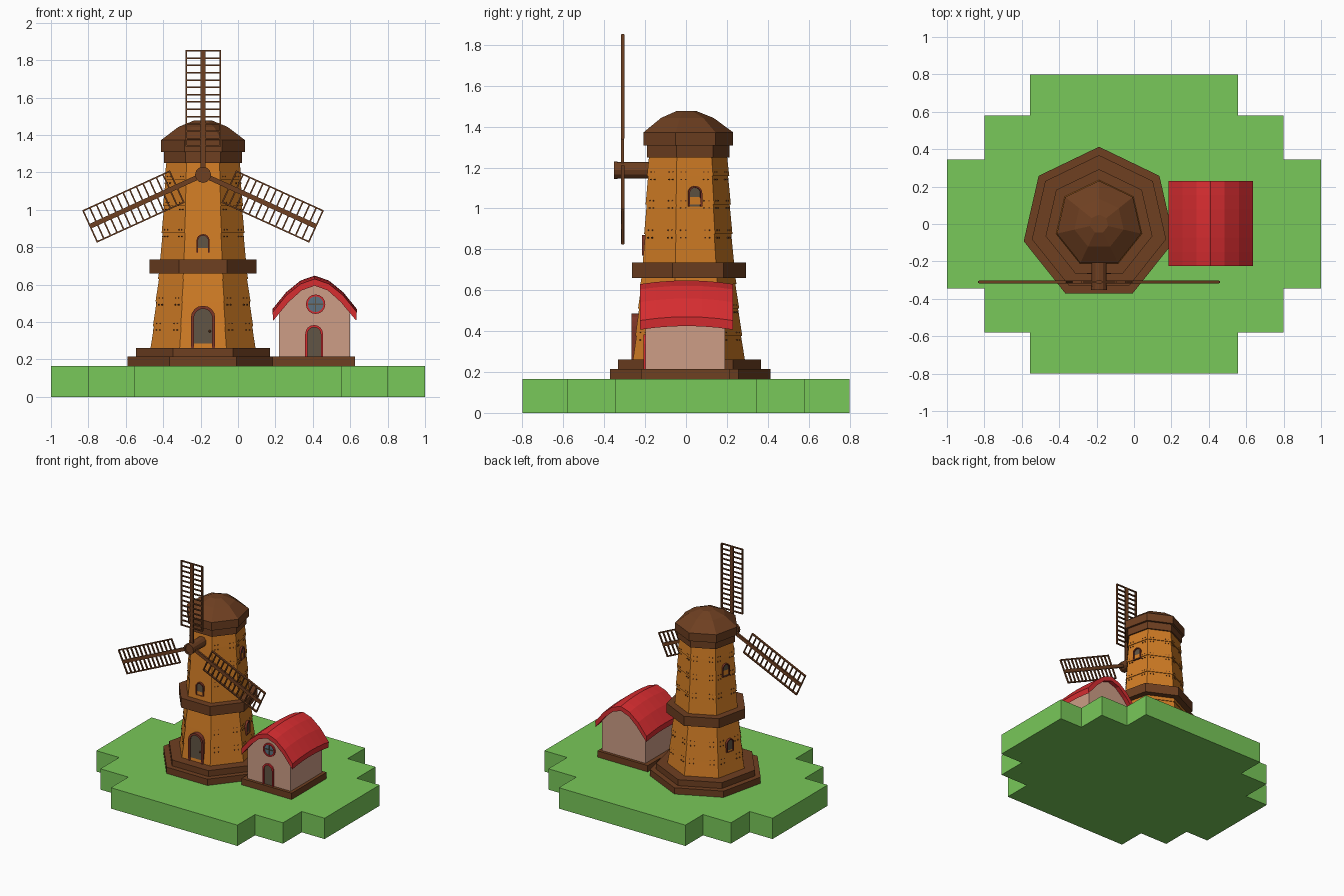
import bpy, bmesh, math
from math import sin, cos, pi, radians
from mathutils import Matrix, Vector

if "Cube" in bpy.data.objects:
    bpy.data.objects.remove(bpy.data.objects["Cube"])


def material(name, rgb):
    m = bpy.data.materials.new(name)
    m.diffuse_color = (*rgb, 1)
    m.use_nodes = True
    m.node_tree.nodes["Principled BSDF"].inputs["Base Color"].default_value = m.diffuse_color
    return m


GRASS = material("grass", (0.19, 0.58, 0.10))
ORANGE = material("tower_boards", (0.63, 0.20, 0.018))
BROWN = material("dark_wood", (0.156, 0.05, 0.015))
RED = material("red_tile", (0.68, 0.026, 0.03))
PINK = material("plaster", (0.61, 0.34, 0.24))
DOOR = material("weathered_wood", (0.12, 0.09, 0.058))
FRAME = material("frame_wood", (0.20, 0.035, 0.02))
GLASS = material("glass", (0.11, 0.17, 0.22))


def finish(name, bm, mat, matrix=Matrix()):
    bmesh.ops.recalc_face_normals(bm, faces=bm.faces)
    me = bpy.data.meshes.new(name)
    bm.to_mesh(me)
    bm.free()
    me.materials.append(mat)
    ob = bpy.data.objects.new(name, me)
    ob.matrix_world = matrix
    bpy.context.collection.objects.link(ob)
    return ob


def loft(name, rings, mat, matrix=Matrix(), loop=False):
    """Skin closed rings; cap the ends, or join last ring to first."""
    bm = bmesh.new()
    vs = [[bm.verts.new(p) for p in r] for r in rings]
    n = len(vs[0])
    pairs = list(zip(vs, vs[1:])) + ([(vs[-1], vs[0])] if loop else [])
    for a, b in pairs:
        for i in range(n):
            j = (i + 1) % n
            bm.faces.new((a[i], a[j], b[j], b[i]))
    if not loop:
        bm.faces.new(vs[0])
        bm.faces.new(vs[-1])
    return finish(name, bm, mat, matrix)


def boxes(name, items, mat, matrix=Matrix()):
    """Several boxes in one mesh, each (centre, size)."""
    bm = bmesh.new()
    for c, s in items:
        bmesh.ops.create_cube(bm, size=1, matrix=Matrix.Translation(c) @ Matrix.Diagonal((*s, 1)))
    return finish(name, bm, mat, matrix)


def prism(name, pts, y0, y1, mat, matrix=Matrix()):
    return loft(name, [[(x, y, z) for x, z in pts] for y in (y0, y1)], mat, matrix)


def frame(name, outer, inner, y0, y1, mat, matrix):
    steps = ((outer, y0), (outer, y1), (inner, y1), (inner, y0))
    return loft(name, [[(x, y, z) for x, z in p] for p, y in steps], mat, matrix, True)


def circle(r, n, z=0):
    return [(r * cos(2 * pi * i / n), z + r * sin(2 * pi * i / n)) for i in range(n)]


CX = -0.187


def heptagon(name, profile, mat):
    """Seven-sided lathe around the tower axis, profile of (radius, z)."""
    ang = [pi / 2 + 2 * pi * i / 7 for i in range(7)]
    return loft(name, [[(CX + r * cos(a), r * sin(a), z) for a in ang] for r, z in profile], mat)


def face_matrix(k, dist, z):
    """Frame whose -y points out of tower face k (0 is the front)."""
    a = -pi / 2 + k * 2 * pi / 7
    return Matrix.Translation((CX + dist * cos(a), dist * sin(a), z)) @ Matrix.Rotation(a + pi / 2, 4, 'Z')


def arch(w, h, bottom=0):
    r = w / 2
    return [(-r, bottom), (r, bottom)] + [(r * cos(pi * i / 8), h - r + r * sin(pi * i / 8)) for i in range(9)]


def opening(name, w, h, t, depth, matrix, trim):
    """Arched panel with a raised surround."""
    prism(name, arch(w - t, h - t / 2), -depth + 0.01, 0.03, DOOR, matrix)
    frame(name + "_frame", arch(w, h), arch(w - 2 * t, h - t), 0.03, -depth, trim, matrix)


# Stepped grass island
q = [(1, 0.345), (0.8, 0.345), (0.8, 0.58), (0.555, 0.58), (0.555, 0.8)]
outline = q + [(-x, y) for x, y in reversed(q)]
outline += [(-x, -y) for x, y in outline]
loft("grass_island", [[(x, y, z) for x, y in outline] for z in (0, 0.165)], GRASS)

# Tower plinth, balcony and cap
heptagon("tower_plinth_lower", [(0.413, 0.16), (0.413, 0.215)], BROWN)
heptagon("tower_plinth_upper", [(0.368, 0.21), (0.368, 0.262)], BROWN)
heptagon("balcony_ring", [(0.293, 0.66), (0.293, 0.735)], BROWN)
heptagon("cap_collar", [(0.213, 1.25), (0.213, 1.31)], BROWN)
heptagon("cap_roof", [(0.231, 1.308), (0.231, 1.372), (0.135, 1.443), (0.05, 1.477)], BROWN)


# Overlapping tower boards with nail heads
def wall_radius(z):
    return 0.284 - 0.11 * (z - 0.26) if z < 0.7 else 0.231 - 0.055 * (z - 0.735)


bands = [0.26, 0.375, 0.51, 0.63, 0.735, 0.875, 1.02, 1.16, 1.26]
profile = []
for z0, z1 in zip(bands, bands[1:]):
    profile += [(wall_radius(z0) + 0.004, z0), (wall_radius(z1 - 0.001) - 0.002, z1)]
heptagon("tower_walls", profile, ORANGE)
for k in range(1, 7):
    nails = []
    for z0 in bands[1:3] + bands[5:8]:
        for dz in (-0.018, 0.018):
            z = z0 + dz
            R = wall_radius(z)
            for u in (-0.36, -0.24, 0.24, 0.36):
                nails.append(((u * R * 0.8678 * 1.05, -R * 0.901, z), (0.006, 0.012, 0.006)))
    boxes(f"nails_{k}", nails, BROWN, face_matrix(k, 0, 0))

# Tower door and windows
opening("tower_door", 0.13, 0.225, 0.016, 0.02, face_matrix(0, 0.246, 0.262), FRAME)
bpy.ops.mesh.primitive_uv_sphere_add(segments=8, ring_count=6, radius=0.007, location=(CX + 0.036, -0.26, 0.35))
knob = bpy.context.object
knob.name = "door_knob"
knob.data.materials.append(BROWN)
for name, k, z in (("front_window", 0, 0.77), ("right_window_high", 2, 1.01), ("right_window_low", 2, 0.43),
                   ("left_window_high", 5, 1.01), ("left_window_low", 5, 0.43)):
    opening(name, 0.07, 0.1, 0.008, 0.012, face_matrix(k, wall_radius(z) * 0.901 - 0.002, z), FRAME)

# Wind shaft and hub
HZ = 1.187
at_hub = Matrix.Translation((CX, 0, HZ))
prism("wind_shaft", circle(0.04, 12), -0.345, -0.12, BROWN, at_hub)
frame("hub_rim", circle(0.043, 12), circle(0.03, 12), -0.335, -0.352, BROWN, at_hub)

# Three lattice sails
L0, L1, W = 0.155, 0.663, 0.19
sail = [((0, 0, L1 / 2), (0.026, 0.014, L1))]
sail += [((s * (W / 2 - 0.004), 0, (L0 + L1) / 2), (0.008, 0.016, L1 - L0)) for s in (-1, 1)]
sail += [((0, 0, L0 + (L1 - L0) * i / 13), (W, 0.012, 0.008)) for i in range(14)]
for name, deg in (("sail_top", 0), ("sail_right", 114.5), ("sail_left", -114.5)):
    boxes(name, sail, BROWN, Matrix.Translation((CX, -0.31, HZ)) @ Matrix.Rotation(radians(deg), 4, 'Y'))

# Cottage base and gabled walls
HX = 0.41
at_house = Matrix.Translation((HX, 0, 0))
boxes("cottage_base", [((-0.005, -0.003, 0.189), (0.44, 0.436, 0.052))], BROWN, at_house)
half = [(0.19, 0.21), (0.19, 0.465), (0.15, 0.515), (0.075, 0.578)]
prism("cottage_walls", half + [(0, 0.608)] + [(-x, z) for x, z in reversed(half)], -0.197, 0.192, PINK, at_house)

# Curved cottage roof, bowed along its ridge
top = [(0.225, 0.47), (0.152, 0.56), (0.075, 0.622)]
under = [(0.222, 0.425), (0.14, 0.524), (0.07, 0.587)]
section = top + [(0, 0.648)] + [(-x, z) for x, z in reversed(top)]
section += [(-x, z) for x, z in under] + [(0, 0.612)] + list(reversed(under))
loft("cottage_roof", [[(x, 0.003 + 0.227 * t, z - 0.018 * t * t) for x, z in section]
                      for t in (-1, -0.67, -0.33, 0, 0.33, 0.67, 1)], RED, at_house)

# Cottage door and round window
opening("cottage_door", 0.095, 0.17, 0.012, 0.012, Matrix.Translation((HX - 0.003, -0.197, 0.214)), RED)
at_win = Matrix.Translation((HX + 0.005, -0.197, 0.495))
prism("round_window_glass", circle(0.045, 16), -0.004, 0.02, GLASS, at_win)
frame("round_window_frame", circle(0.052, 16), circle(0.042, 16), 0.02, -0.012, RED, at_win)
boxes("round_window_bars", [((0, -0.006, 0), (0.086, 0.006, 0.006)), ((0, -0.006, 0), (0.006, 0.006, 0.086))],
      DOOR, at_win)
